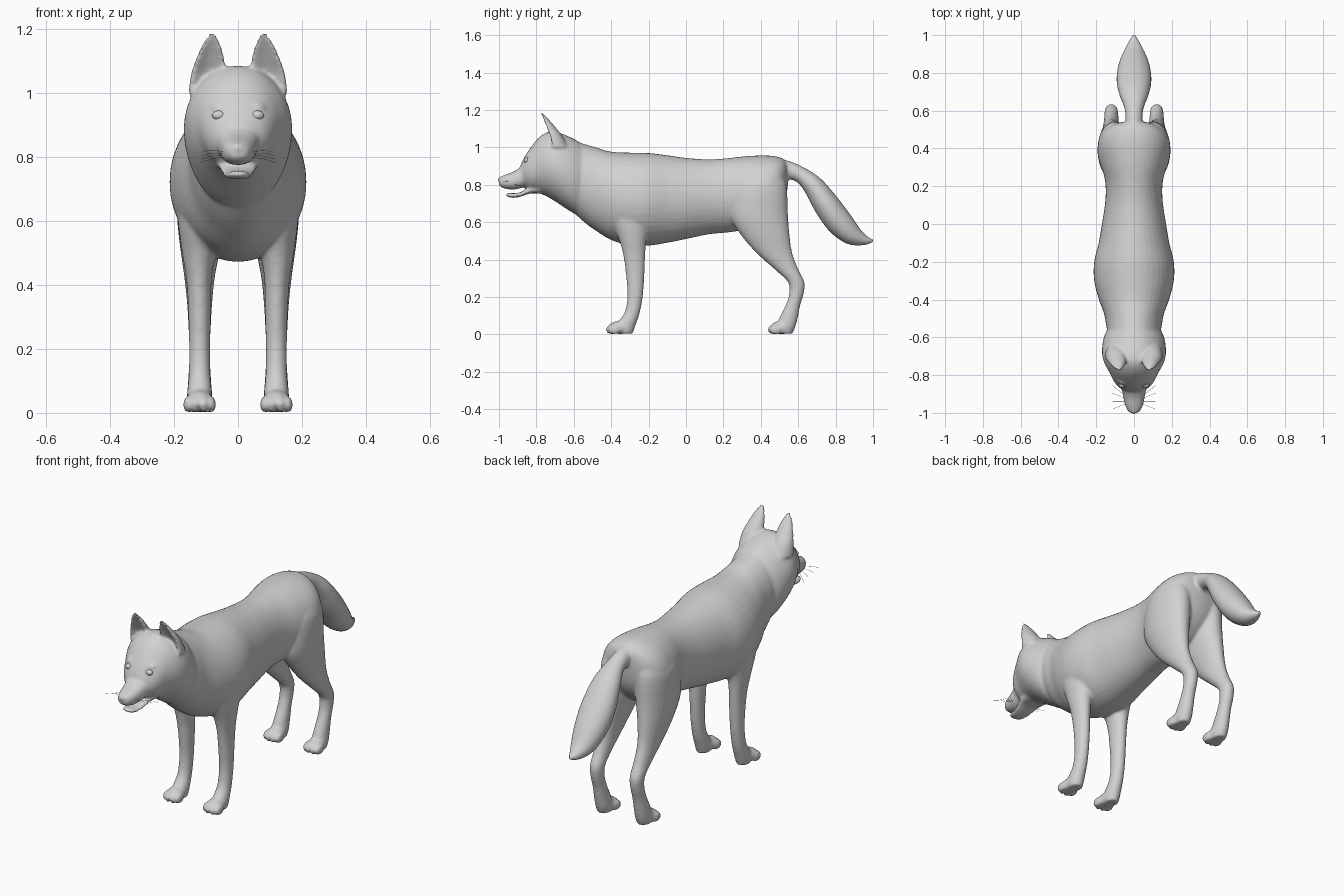
import bpy, bmesh, math
from mathutils import Vector, Matrix

fur = bpy.data.materials.new("fur_grey")
fur.diffuse_color = (0.64, 0.64, 0.64, 1)
X = Vector((1, 0, 0))


def spline(pts, steps=4):
    """Catmull-Rom resampling of station tuples."""
    out = []
    for i in range(len(pts) - 1):
        p = [pts[max(0, min(len(pts) - 1, i + k))] for k in (-1, 0, 1, 2)]
        for s in range(steps):
            t = s / steps
            out.append([0.5 * (2 * b + (c - a) * t + (2 * a - 5 * b + 4 * c - d) * t * t
                               + (3 * b - a - 3 * c + d) * t ** 3) for a, b, c, d in zip(*p)])
    return out + [list(pts[-1])]


def loft(bm, stations, up=None, sides=28, power=1.0, dent=0.0):
    """Closed skin through stations (x, y, z, half width, half depth)."""
    st = spline(stations)
    rings = []
    for i, (x, y, z, a, b) in enumerate(st):
        a, b = max(a, 0.002), max(b, 0.002)
        if up is None:
            tangent = Vector(st[min(i + 1, len(st) - 1)][:3]) - Vector(st[max(i - 1, 0)][:3])
            v = tangent.cross(X).normalized()
        else:
            v = Vector(up)
        ring = []
        for k in range(sides):
            c, s = math.cos(2 * math.pi * k / sides), math.sin(2 * math.pi * k / sides)
            c = math.copysign(abs(c) ** power, c)
            s = math.copysign(abs(s) ** power, s)
            depth = s + (dent * s * s if s < 0 else 0)
            ring.append(bm.verts.new(Vector((x, y, z)) + X * a * c + v * b * depth))
        rings.append(ring)
    for r, q in zip(rings, rings[1:]):
        for k in range(sides):
            n = (k + 1) % sides
            bm.faces.new((r[k], r[n], q[n], q[k]))
    bm.faces.new(rings[0][::-1])
    bm.faces.new(rings[-1])


def blob(bm, loc, size):
    m = Matrix.Translation(loc) @ Matrix.Diagonal((*size, 1))
    bmesh.ops.create_uvsphere(bm, u_segments=20, v_segments=12, radius=1, matrix=m)


def finish(bm, name):
    bmesh.ops.recalc_face_normals(bm, faces=bm.faces)
    for f in bm.faces:
        f.smooth = True
    me = bpy.data.meshes.new(name)
    bm.to_mesh(me)
    bm.free()
    me.materials.append(fur)
    ob = bpy.data.objects.new(name, me)
    bpy.context.collection.objects.link(ob)
    return ob


def along_y(rows):
    """(y, top, bottom, half width) -> stations"""
    return [(0, y, (t + b) / 2, w, (t - b) / 2) for y, t, b, w in rows]


def along_z(rows, side):
    """(z, front, back, x, half width) -> stations"""
    return [(side * x, (f + b) / 2, z, w, (b - f) / 2) for z, f, b, x, w in rows]


bm = bmesh.new()

# trunk, from the neck to the rump
loft(bm, along_y([
    (-.64, 1.05, .69, .12), (-.55, 1.02, .605, .145), (-.48, 1.0, .553, .157),
    (-.40, .977, .505, .186), (-.30, .972, .475, .211), (-.20, .97, .475, .211),
    (-.10, .958, .49, .187), (0, .944, .51, .17), (.12, .936, .535, .152),
    (.22, .942, .545, .152), (.32, .953, .56, .175), (.42, .957, .59, .187),
    (.49, .95, .65, .16), (.53, .93, .72, .10), (.545, .88, .80, .03)]),
    up=(0, 0, 1), sides=40)

# skull and cheeks
loft(bm, along_y([
    (-.53, 1.0, .65, .12), (-.58, 1.035, .64, .152), (-.63, 1.06, .665, .166),
    (-.69, 1.082, .705, .169), (-.74, 1.082, .735, .155), (-.79, 1.05, .757, .128),
    (-.83, 1.0, .765, .108), (-.86, .955, .785, .085), (-.885, .905, .80, .05)]),
    up=(0, 0, 1), sides=36)

# upper muzzle, lower jaw and nose
loft(bm, along_y([
    (-.78, 1.0, .80, .08), (-.84, .95, .80, .074), (-.88, .90, .783, .064),
    (-.92, .872, .775, .056), (-.96, .856, .778, .047), (-.99, .843, .788, .032),
    (-1.0, .83, .80, .016)]), up=(0, 0, 1), power=.85)
loft(bm, along_y([
    (-.77, .81, .752, .07), (-.83, .79, .754, .062), (-.88, .762, .738, .05),
    (-.92, .755, .730, .042), (-.95, .757, .735, .032), (-.962, .753, .742, .014)]),
    up=(0, 0, 1), power=.85)
blob(bm, (0, -.988, .828), (.024, .018, .017))

# tail
loft(bm, [
    (0, .46, .885, .05, .05), (0, .53, .882, .045, .05), (0, .61, .855, .05, .043),
    (0, .68, .795, .075, .056), (0, .75, .695, .092, .07), (0, .82, .60, .087, .072),
    (0, .89, .532, .065, .056), (0, .96, .503, .032, .026), (0, 1.005, .502, .006, .006)])

for side in (-1, 1):
    # front leg
    loft(bm, along_z([
        (.75, -.40, -.17, .11, .08), (.62, -.40, -.18, .115, .075),
        (.50, -.355, -.212, .122, .053), (.42, -.335, -.218, .122, .04),
        (.33, -.322, -.222, .12, .036), (.21, -.313, -.23, .12, .033),
        (.12, -.327, -.246, .12, .034), (.07, -.36, -.262, .12, .038),
        (.03, -.37, -.276, .12, .038), (.004, -.36, -.285, .12, .032)], side), up=(0, 1, 0))
    # hind leg
    loft(bm, along_z([
        (.88, .34, .50, .09, .05), (.80, .26, .537, .10, .088), (.65, .235, .545, .107, .085),
        (.55, .28, .552, .115, .07), (.44, .372, .567, .12, .05), (.35, .472, .60, .12, .04),
        (.28, .545, .633, .12, .036), (.22, .552, .63, .12, .033), (.16, .534, .612, .12, .033),
        (.09, .50, .598, .12, .037), (.04, .48, .585, .12, .04),
        (.004, .48, .57, .12, .034)], side), up=(0, 1, 0))
    # paws and toes
    for y in (-.355, .51):
        blob(bm, (side * .12, y, .037), (.044, .062, .035))
        for dx, dy in ((-.037, .012), (-.013, 0), (.013, 0), (.037, .012)):
            blob(bm, (side * .12 + dx, y - .042 + dy, .026), (.0145, .034, .026))
    # ear with a hollow front
    loft(bm, [
        (side * .10, -.70, 1.0, .055, .07), (side * .094, -.715, 1.06, .053, .055),
        (side * .088, -.733, 1.10, .046, .042), (side * .084, -.753, 1.14, .034, .028),
        (side * .082, -.768, 1.17, .020, .014), (side * .082, -.775, 1.186, .009, .007)],
        up=(0, 1, 0), dent=1.1)
    # brow
    blob(bm, (side * .055, -.828, .957), (.032, .024, .014))

body = finish(bm, "body")
merge = body.modifiers.new("merge", 'REMESH')
merge.mode = 'VOXEL'
merge.voxel_size = .0075
merge.use_smooth_shade = True
soften = body.modifiers.new("soften", 'SMOOTH')
soften.factor = .5
soften.iterations = 7

# eyes
bm = bmesh.new()
for side in (-1, 1):
    blob(bm, (side * .06, -.852, .93), (.021, .015, .015))
finish(bm, "eyes")

# whiskers
cu = bpy.data.curves.new("whiskers", 'CURVE')
cu.dimensions = '3D'
cu.bevel_depth = .0007
cu.bevel_resolution = 0
cu.materials.append(fur)
for side in (-1, 1):
    for i in range(4):
        y, z = -.95 + .012 * i, .815 - .006 * i
        sp = cu.splines.new('POLY')
        sp.points.add(4)
        for k, p in enumerate(sp.points):
            t = k / 4
            p.co = (side * (.04 + .075 * t), y + .03 * t * (i - 1), z + .02 * t * (1 - t) - .005 * i * t, 1)
bpy.context.collection.objects.link(bpy.data.objects.new("whiskers", cu))
